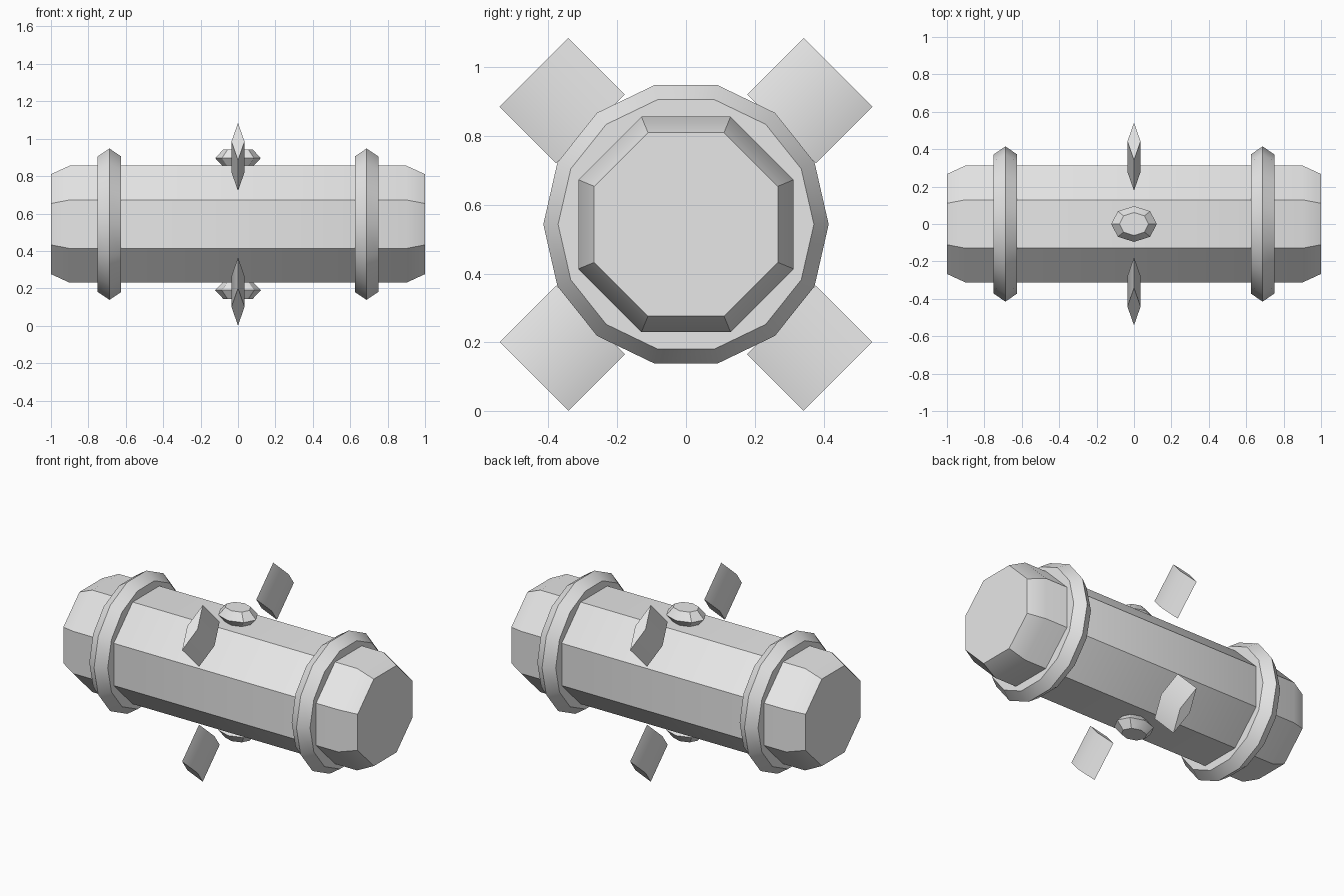
import bpy, bmesh, math
from mathutils import Matrix

if "Cube" in bpy.data.objects:
    bpy.data.objects.remove(bpy.data.objects["Cube"])

CENTRE = 0.543  # height of the long axis

grey = bpy.data.materials.new("light grey")
grey.diffuse_color = (0.8, 0.8, 0.8, 1)
grey.use_nodes = True
grey.node_tree.nodes["Principled BSDF"].inputs["Base Color"].default_value = grey.diffuse_color


def lathe(name, profile, sides, matrix, start=0.0, sx=1.0, sy=1.0, closed=False):
    """Sweep (height, radius) points around local z; cap the ends or close the loop."""
    bm = bmesh.new()
    rings = []
    for h, r in profile:
        ring = []
        for i in range(sides):
            a = start + 2 * math.pi * i / sides
            ring.append(bm.verts.new((r * sx * math.cos(a), r * sy * math.sin(a), h)))
        rings.append(ring)
    pairs = list(zip(rings, rings[1:]))
    if closed:
        pairs.append((rings[-1], rings[0]))
    else:
        bm.faces.new(rings[0])
        bm.faces.new(rings[-1])
    for lo, hi in pairs:
        for i in range(sides):
            j = (i + 1) % sides
            bm.faces.new((lo[i], lo[j], hi[j], hi[i]))
    bm.transform(Matrix.Translation((0, 0, CENTRE)) @ matrix)
    bmesh.ops.recalc_face_normals(bm, faces=bm.faces)
    mesh = bpy.data.meshes.new(name)
    bm.to_mesh(mesh)
    bm.free()
    mesh.materials.append(grey)
    obj = bpy.data.objects.new(name, mesh)
    bpy.context.collection.objects.link(obj)
    bpy.ops.object.select_all(action='DESELECT')
    obj.select_set(True)
    bpy.context.view_layer.objects.active = obj
    bpy.ops.object.shade_smooth_by_angle(angle=math.radians(30))
    return obj


along_x = Matrix.Rotation(math.pi / 2, 4, 'Y')

# Octagonal barrel with tapered ends
k = 1 / math.cos(math.pi / 8)
lathe("barrel", [(-1, 0.267 * k), (-0.9, 0.313 * k), (0.9, 0.313 * k), (1, 0.267 * k)],
      8, along_x, start=math.pi / 8)

# Ridged collars near both ends
for side, x in (("left", -0.6875), ("right", 0.6875)):
    lathe(side + "_collar",
          [(x - 0.0625, 0.30), (x - 0.0625, 0.372), (x, 0.415),
           (x + 0.0625, 0.372), (x + 0.0625, 0.30)],
          14, along_x, start=math.pi / 2, closed=True)

# Thin diamond fins standing clear of the barrel on the diagonals
for i, angle in enumerate((45, 135, 225, 315)):
    lathe("fin_%d" % (i + 1), [(0.393, 1), (0.625, 1)], 4,
          Matrix.Rotation(math.radians(angle), 4, 'X'), sx=0.035, sy=0.1414)

# Oval knobs above and below
for name, angle in (("top_knob", 0), ("bottom_knob", math.pi)):
    lathe(name, [(0.308, 0.64), (0.353, 1), (0.400, 0.64)], 8,
          Matrix.Rotation(angle, 4, 'X'), sx=0.122, sy=0.096)
